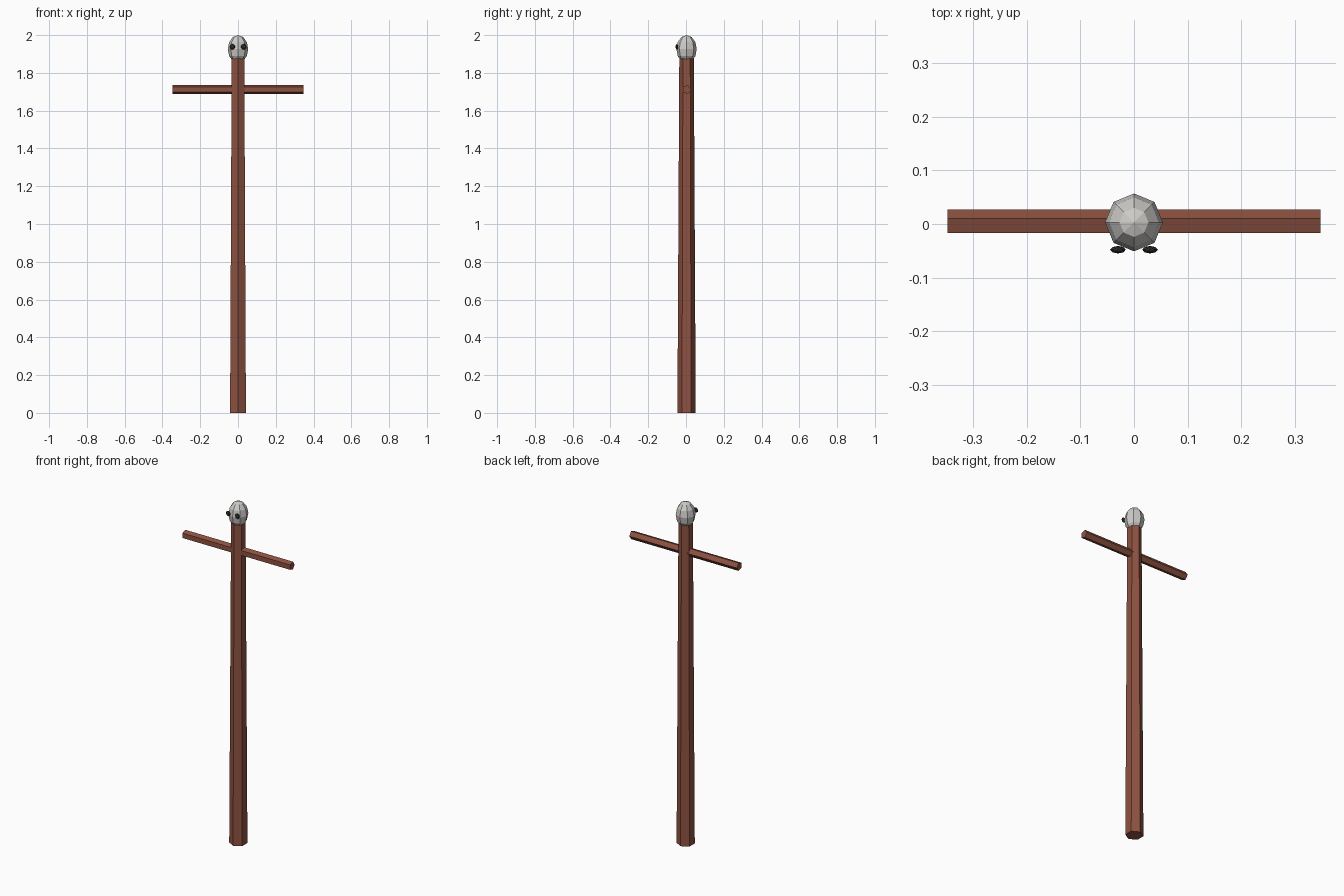
import bpy
import math

if "Cube" in bpy.data.objects:
    bpy.data.objects.remove(bpy.data.objects["Cube"])

CY = 0.003  # depth of the pole axis


def material(name, color):
    m = bpy.data.materials.new(name)
    m.diffuse_color = (*color, 1.0)
    m.use_nodes = True
    m.node_tree.nodes["Principled BSDF"].inputs["Base Color"].default_value = m.diffuse_color
    return m


wood = material("reddish brown wood", (0.27, 0.085, 0.053))
bone = material("pale grey", (0.62, 0.605, 0.58))
dark = material("near black", (0.022, 0.026, 0.024))


def finish(name, mat):
    ob = bpy.context.object
    ob.name = name
    ob.data.materials.append(mat)
    bpy.ops.object.shade_flat()
    return ob


def pole(name, sides, r1, r2, length, loc, rot, mat):
    bpy.ops.mesh.primitive_cone_add(vertices=sides, radius1=r1, radius2=r2,
                                    depth=length, location=loc, rotation=rot)
    return finish(name, mat)


def ball(name, segments, rings, loc, size, mat):
    bpy.ops.mesh.primitive_uv_sphere_add(segments=segments, ring_count=rings,
                                         radius=1, location=loc)
    bpy.context.object.scale = size
    return finish(name, mat)


# Tapered six-sided upright
TOP = 1.875
pole("upright_pole", 6, 0.0485, 0.0385, TOP, (0, CY, TOP / 2), (0, 0, 0), wood)

# Five-sided crossbar, flat side to the front
pole("crossbar", 5, 0.0243, 0.0243, 0.696, (0, CY, 1.712),
     (0, math.pi / 2, 0), wood)

# Faceted egg-shaped head
ball("head", 8, 6, (0, CY, 1.926), (0.054, 0.054, 0.074), bone)

# Flattened eyes
for side, label in ((-1, "left"), (1, "right")):
    ball(label + "_eye", 8, 6, (side * 0.03, -0.048, 1.938),
         (0.0145, 0.007, 0.0145), dark)
